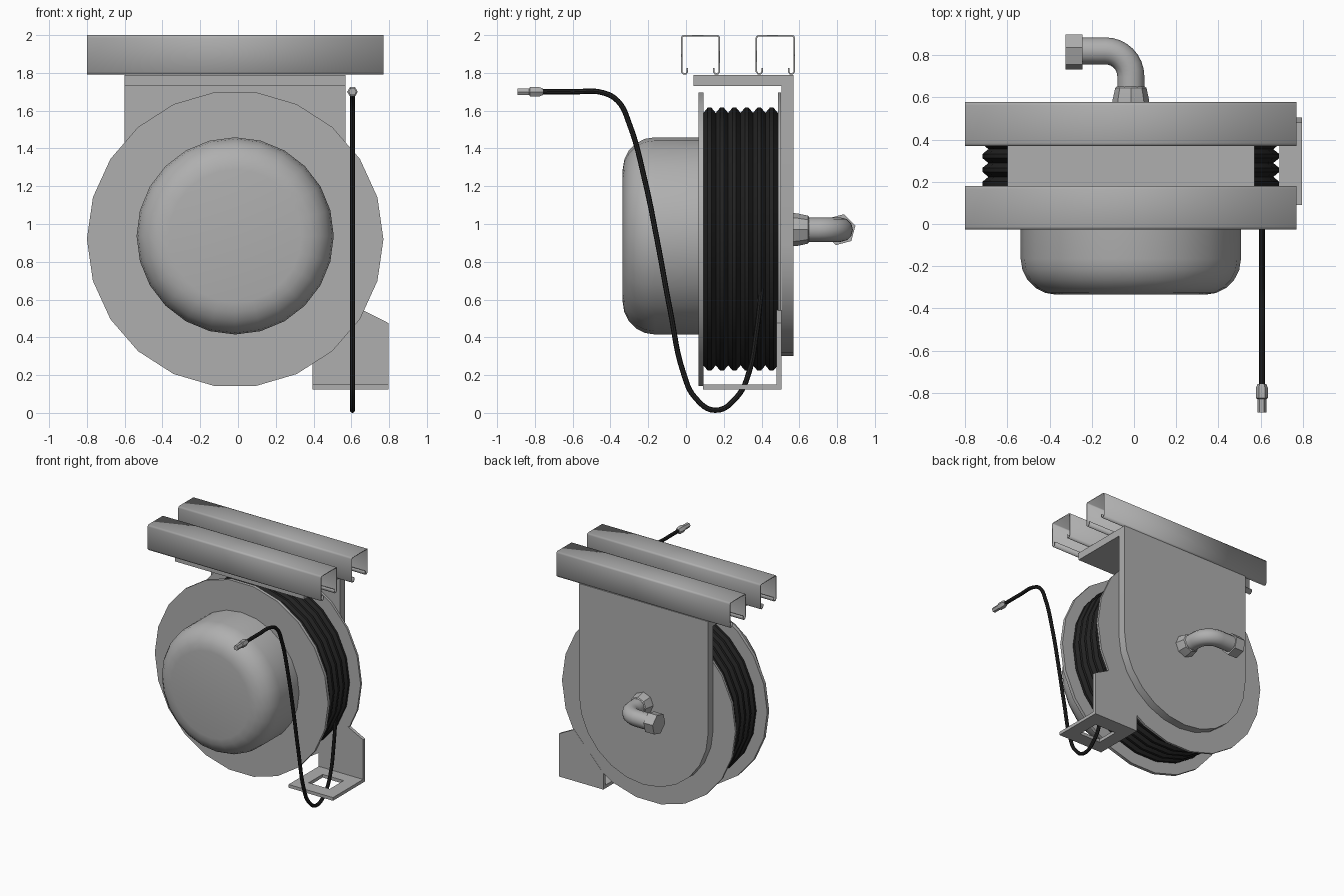
import bpy, bmesh, math

if "Cube" in bpy.data.objects:
    bpy.data.objects.remove(bpy.data.objects["Cube"])

CX, CZ = -0.015, 0.92           # reel axis (runs along y)


def material(name, v):
    m = bpy.data.materials.new(name)
    m.diffuse_color = (v, v, v, 1)
    m.use_nodes = True
    m.node_tree.nodes["Principled BSDF"].inputs["Base Color"].default_value = m.diffuse_color
    return m


black = material("black_rubber", 0.016)
grey = material("grey_metal", 0.43)


def shade(ob, mat, angle):
    ob.data.materials.clear()
    ob.data.materials.append(mat)
    bpy.ops.object.select_all(action='DESELECT')
    ob.select_set(True)
    bpy.context.view_layer.objects.active = ob
    bpy.ops.object.shade_smooth_by_angle(angle=math.radians(angle))
    return ob


def finish(name, bm, mat=grey, angle=30):
    bmesh.ops.recalc_face_normals(bm, faces=bm.faces[:])
    me = bpy.data.meshes.new(name)
    bm.to_mesh(me)
    bm.free()
    ob = bpy.data.objects.new(name, me)
    bpy.context.collection.objects.link(ob)
    return shade(ob, mat, angle)


def lathe(name, profile, centre, axis='Y', n=22, mat=grey, angle=30, turn=0.0):
    """Revolve (radius, position) pairs around an axis, capping both ends."""
    bm = bmesh.new()
    rings = []
    for r, p in profile:
        ring = []
        for i in range(n):
            a = 2 * math.pi * i / n + turn
            u, v = r * math.cos(a), r * math.sin(a)
            co = (centre[0] + u, p, centre[1] + v) if axis == 'Y' else (p, centre[0] + u, centre[1] + v)
            ring.append(bm.verts.new(co))
        rings.append(ring)
    for a, b in zip(rings, rings[1:]):
        for i in range(n):
            j = (i + 1) % n
            bm.faces.new((a[i], a[j], b[j], b[i]))
    bm.faces.new(rings[0])
    bm.faces.new(rings[-1])
    return finish(name, bm, mat, angle)


def extrude(bm, faces, vec):
    ext = bmesh.ops.extrude_face_region(bm, geom=faces)['geom']
    bmesh.ops.translate(bm, vec=vec, verts=[e for e in ext if isinstance(e, bmesh.types.BMVert)])


def plate(name, outline, y0, y1):
    """Extrude an x-z outline from y0 to y1."""
    bm = bmesh.new()
    f = bm.faces.new([bm.verts.new((x, y0, z)) for x, z in outline])
    extrude(bm, [f], (0, y1 - y0, 0))
    return finish(name, bm)


def tube(name, pts, radius, mat=grey, kind='BEZIER', res=6, bevel_res=2):
    """Sweep a round section along a path and turn it into a mesh."""
    cu = bpy.data.curves.new(name, 'CURVE')
    cu.dimensions = '3D'
    cu.bevel_depth, cu.bevel_resolution = radius, bevel_res
    cu.resolution_u, cu.use_fill_caps = res, True
    sp = cu.splines.new(kind)
    store = sp.bezier_points if kind == 'BEZIER' else sp.points
    store.add(len(pts) - 1)
    for p, co in zip(store, pts):
        if kind == 'BEZIER':
            p.co = co
            p.handle_left_type = p.handle_right_type = 'AUTO'
        else:
            p.co = (*co, 1)
    ob = bpy.data.objects.new(name, cu)
    bpy.context.collection.objects.link(ob)
    bpy.ops.object.select_all(action='DESELECT')
    ob.select_set(True)
    bpy.context.view_layer.objects.active = ob
    bpy.ops.object.convert(target='MESH')
    return shade(bpy.context.object, mat, 40)


# Overhead C-channel rails with curled lips, open at the bottom
half = [(0.070, 1.825), (0.070, 1.806), (0.078, 1.795), (0.091, 1.795),
        (0.100, 1.806), (0.100, 1.985), (0.097, 1.993), (0.089, 1.996)]
section = half + [(-u, z) for u, z in reversed(half)]
for name, yc in (("front_rail", 0.077), ("rear_rail", 0.473)):
    bm = bmesh.new()
    a, b = [[bm.verts.new((x, yc + u, z)) for u, z in section] for x in (-0.80, 0.77)]
    for i in range(len(section) - 1):
        bm.faces.new((a[i], a[i + 1], b[i + 1], b[i]))
    rail = finish(name, bm, angle=5)
    mod = rail.modifiers.new("wall", 'SOLIDIFY')
    mod.thickness, mod.offset = 0.008, 0

# Mounting bracket: round-bottomed back plate and top shelf
R = 0.585
arc = [(CX - R * math.cos(math.pi * i / 12), 0.885 - R * math.sin(math.pi * i / 12)) for i in range(13)]
plate("bracket_back_plate", arc + [(0.57, 1.79), (-0.60, 1.79)], 0.505, 0.57)
plate("bracket_top_shelf", [(-0.60, 1.73), (0.57, 1.73), (0.57, 1.79), (-0.60, 1.79)], 0.04, 0.507)

# Reel flanges
lathe("front_flange", [(0.785, 0.066), (0.785, 0.092)], (CX, CZ))
lathe("rear_flange", [(0.785, 0.486), (0.785, 0.504)], (CX, CZ))

# Wound hose: ridged drum between the flanges
ridges = 6
y0, pitch = 0.092, 0.394 / ridges
prof = []
for k in range(ridges):
    y = y0 + k * pitch
    prof += [(0.675, y), (0.703, y + pitch * 0.35), (0.703, y + pitch * 0.65)]
prof.append((0.675, y0 + ridges * pitch))
lathe("wound_hose", prof, (CX, CZ), mat=black)

# Rounded spring housing on the front
dome = [(0.522, 0.07)]
for i in range(6):
    t = math.pi / 2 * i / 5
    dome.append((0.352 + 0.17 * math.cos(t), -0.165 - 0.17 * math.sin(t)))
lathe("spring_housing", dome, (CX, 0.937), n=24)

# Inlet elbow with hex fittings
ez, er = 0.97, 0.12
path = [(CX, 0.56, ez)]
for i in range(9):
    t = math.pi / 2 * i / 8
    path.append((CX - er + er * math.cos(t), 0.70 + er * math.sin(t), ez))
path.append((-0.27, 0.82, ez))
tube("inlet_elbow", path, 0.064, kind='POLY', bevel_res=4)
lathe("inlet_collar", [(0.088, 0.565), (0.086, 0.59), (0.074, 0.645), (0.066, 0.652)], (CX, ez), n=8)
lathe("inlet_hex_nut", [(0.085, -0.325), (0.085, -0.243)], (0.815, ez), axis='X', n=6, turn=math.pi / 12)

# Hose guide bracket: upright plate and floor with a square opening
plate("guide_upright", [(0.395, 0.125), (0.797, 0.125), (0.797, 0.475), (0.66, 0.545), (0.395, 0.26)],
      0.479, 0.505)
bm = bmesh.new()
loops = [[bm.verts.new((x, y, 0.125)) for x, y in ((a, c), (b, c), (b, d), (a, d))]
         for a, b, c, d in ((0.395, 0.797, 0.09, 0.48), (0.50, 0.69, 0.20, 0.38))]
faces = [bm.faces.new((loops[0][i], loops[0][(i + 1) % 4], loops[1][(i + 1) % 4], loops[1][i]))
         for i in range(4)]
extrude(bm, faces, (0, 0, 0.026))
finish("guide_floor", bm)

# Loose hose tail hanging through the guide
HX = 0.606
tail = [(0.40, 0.66), (0.372, 0.42), (0.335, 0.22), (0.27, 0.085), (0.155, 0.014), (0.045, 0.085),
        (-0.01, 0.20), (-0.085, 0.55), (-0.15, 0.90), (-0.22, 1.24), (-0.30, 1.53),
        (-0.36, 1.65), (-0.44, 1.695), (-0.60, 1.70), (-0.78, 1.70)]
tube("hose_tail", [(HX, y, z) for y, z in tail], 0.014, black)

# Hose end coupling
lathe("hose_coupling", [(0.020, -0.757), (0.028, -0.775), (0.028, -0.825), (0.021, -0.830),
                        (0.021, -0.893)], (HX, 1.70), n=6)
